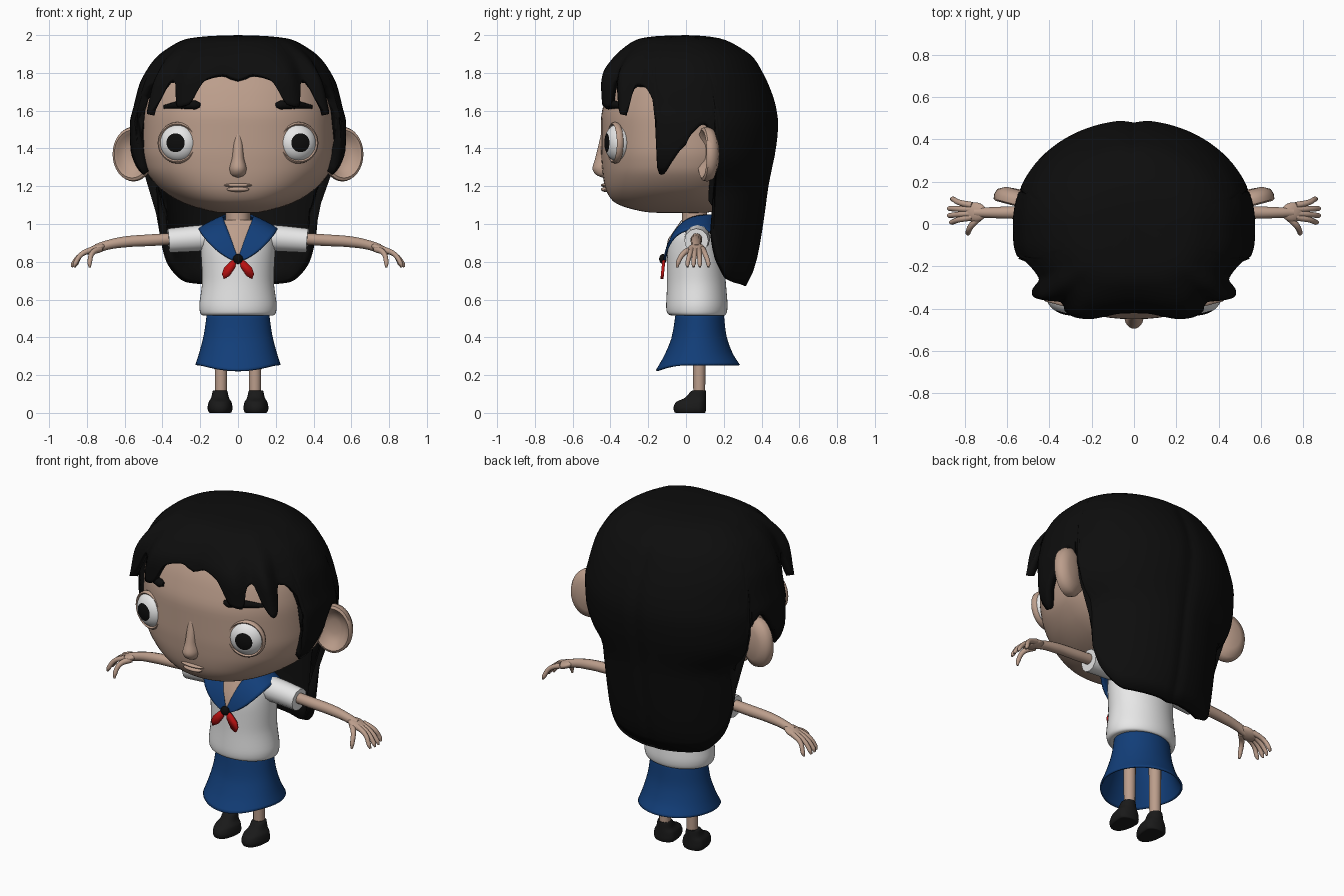
import bpy, bmesh
from math import sin, cos, pi, radians, degrees
from mathutils import Matrix, Vector

cube = bpy.data.objects.get("Cube")
if cube:
    bpy.data.objects.remove(cube, do_unlink=True)


def material(name, r, g, b):
    m = bpy.data.materials.new(name)
    m.use_nodes = True
    m.diffuse_color = (r, g, b, 1)
    bsdf = m.node_tree.nodes["Principled BSDF"]
    bsdf.inputs["Base Color"].default_value = (r, g, b, 1)
    bsdf.inputs["Roughness"].default_value = 0.8
    return m


SKIN = material("skin", .5, .34, .26)
HAIR = material("hair black", .004, .004, .004)
WHITE = material("white", .8, .8, .8)
BLUE = material("navy blue", .006, .048, .19)
RED = material("scarf red", .5, .006, .006)
SHOE = material("shoe black", .01, .01, .01)


def smooth_interp(xs, ys, x):
    """Monotone cubic interpolation through a few points."""
    x = min(max(x, xs[0]), xs[-1])
    i = 0
    while i < len(xs) - 2 and x > xs[i + 1]:
        i += 1

    def secant(k):
        return (ys[k + 1] - ys[k]) / (xs[k + 1] - xs[k])

    def slope(k):
        if k == 0 or k == len(xs) - 1:
            return secant(min(k, len(xs) - 2))
        a, b = secant(k - 1), secant(k)
        return 0 if a * b <= 0 else 2 * a * b / (a + b)

    h = xs[i + 1] - xs[i]
    t = (x - xs[i]) / h
    u = 1 - t
    return (ys[i] * (1 + 2 * t) * u * u + ys[i + 1] * (3 - 2 * t) * t * t
            + h * t * u * (slope(i) * u - slope(i + 1) * t))


def finish(name, bm, mats, mirror=False, solid=0, subdivide=0):
    bmesh.ops.remove_doubles(bm, verts=bm.verts, dist=.0001)
    bmesh.ops.recalc_face_normals(bm, faces=bm.faces)
    mesh = bpy.data.meshes.new(name)
    bm.to_mesh(mesh)
    bm.free()
    ob = bpy.data.objects.new(name, mesh)
    bpy.context.collection.objects.link(ob)
    return dress(ob, mats, mirror, solid, subdivide)


def dress(ob, mats, mirror=False, solid=0, subdivide=0):
    for m in mats:
        ob.data.materials.append(m)
    bpy.ops.object.select_all(action='DESELECT')
    ob.select_set(True)
    bpy.context.view_layer.objects.active = ob
    bpy.ops.object.shade_smooth_by_angle(angle=radians(50))
    if mirror:
        ob.modifiers.new("mirror", 'MIRROR')
    if subdivide:
        ob.modifiers.new("subdivide", 'SUBSURF').levels = subdivide
        ob.modifiers["subdivide"].render_levels = subdivide
    if solid:
        ob.modifiers.new("thickness", 'SOLIDIFY').thickness = solid
    return ob


def grid(rows, closed=False):
    """Quads between equally long rows of points."""
    bm = bmesh.new()
    vs = [[bm.verts.new(p) for p in row] for row in rows]
    n = len(rows[0])
    for a, b in zip(vs, vs[1:]):
        for i in range(n if closed else n - 1):
            j = (i + 1) % n
            bm.faces.new((a[i], a[j], b[j], b[i]))
    return bm


def outline(phi, a, front, back, n, cx=0, cy=0):
    """Point on a rounded section; phi runs from the front round the side."""
    s, c = sin(phi), cos(phi)
    e = 2 / n if c > 0 else 1
    x = a * abs(s) ** e * (1 if s > 0 else -1)
    return cx + x, cy + ((front if c > 0 else back) - cy) * abs(c) ** e


def body(name, table, mat, n=2, cx=0, cy=0, cols=48, steps=5, warp=None, **kw):
    """Stack of sections given as (height, half width, front, back)."""
    keys = list(range(len(table)))
    columns = list(zip(*table))
    rows = []
    for k in range(steps * (len(table) - 1) + 1):
        z, a, f, b = (smooth_interp(keys, col, k / steps) for col in columns)
        row = [(*outline(2 * pi * i / cols, a, f, b, n, cx, cy), z) for i in range(cols)]
        rows.append([warp(p) for p in row] if warp else row)
    return finish(name, grid(rows, True), [mat], **kw)


def tube(name, points, mat, mirror=True):
    """Round tube through points (x, y, z, radius)."""
    cu = bpy.data.curves.new(name, 'CURVE')
    cu.dimensions = '3D'
    cu.bevel_depth, cu.bevel_resolution, cu.use_fill_caps = 1, 4, True
    sp = cu.splines.new('BEZIER')
    sp.bezier_points.add(len(points) - 1)
    for bp, (x, y, z, r) in zip(sp.bezier_points, points):
        bp.co, bp.radius = (x, y, z), r
        bp.handle_left_type = bp.handle_right_type = 'AUTO'
    ob = bpy.data.objects.new(name, cu)
    bpy.context.collection.objects.link(ob)
    bpy.ops.object.select_all(action='DESELECT')
    ob.select_set(True)
    bpy.context.view_layer.objects.active = ob
    bpy.ops.object.convert(target='MESH')
    return dress(bpy.context.object, [mat], mirror)


def ball(name, centre, size, mats, turn=0, tilt=0, mirror=False, cap=None):
    """Ellipsoid with its pole to the front; faces past cap take the second material."""
    bm = bmesh.new()
    bmesh.ops.create_uvsphere(bm, u_segments=32, v_segments=24, radius=1)
    for f in bm.faces:
        if cap and f.calc_center_median().z > cap:
            f.material_index = 1
    bm.transform(Matrix.Translation(centre) @ Matrix.Rotation(radians(turn), 4, 'Z')
                 @ Matrix.Rotation(radians(tilt), 4, 'Y') @ Matrix.Diagonal((*size, 1))
                 @ Matrix.Rotation(pi / 2, 4, 'X'))
    return finish(name, bm, mats, mirror)


def lathe(name, profile, centre, size, mat, turn):
    """Profile (radius, depth) spun about the front axis, mirrored."""
    place = Matrix.Translation(centre) @ Matrix.Rotation(radians(turn), 4, 'Z')
    ang = [2 * pi * i / 32 for i in range(32)]
    rows = [[place @ Vector((size[0] * r * cos(t), d, size[1] * r * sin(t))) for t in ang]
            for r, d in profile]
    return finish(name, grid(rows, True), [mat], True)


# Head and face
body("head", [(1.057, 0, 0, 0), (1.06, .1, -.17, .1), (1.08, .2, -.29, .2), (1.12, .31, -.385, .28),
              (1.2, .425, -.43, .36), (1.3, .495, -.445, .4), (1.4, .513, -.45, .43),
              (1.55, .51, -.45, .44), (1.68, .49, -.42, .42), (1.8, .43, -.36, .38),
              (1.9, .3, -.25, .25), (1.95, 0, 0, 0)], SKIN, n=2.3, cols=72)
body("nose", [(1.245, 0, -.44, -.44), (1.26, .035, -.475, -.4), (1.295, .045, -.495, -.4),
              (1.35, .032, -.48, -.4), (1.42, .025, -.463, -.4), (1.52, 0, -.44, -.44)],
     SKIN, cy=-.44, cols=24)
for part, z, half, high in (("upper_lip", 1.205, .075, .011), ("lower_lip", 1.183, .06, .013)):
    ball(part, (0, -.425, z), (half, .025, high), [SKIN])
ball("eye", (.315, -.36, 1.43), (.1, .07, .1), [WHITE, HAIR], 15, mirror=True, cap=cos(pi / 6))
lathe("eyelid", [(1 + .1 * cos(t), -.015 + .018 * sin(t)) for t in (pi * k / 4 for k in range(9))],
      (.315, -.36, 1.43), (.1, .1), SKIN, 15)
tube("eyebrow", [(.2, -.415, 1.63, .012), (.225, -.412, 1.63, .023), (.3, -.38, 1.632, .022),
                 (.39, -.315, 1.62, .01)], HAIR)
lathe("ear", [(0, .04), (.6, .035), (.92, .015), (1, -.012), (.97, -.035), (.87, -.042),
              (.75, -.03), (.6, -.008), (.3, .005), (0, .005)], (.55, .125, 1.37), (.112, .145), SKIN, 15)

# Hair: one shell whose lower edge makes the fringe, side locks and long back
SHAPE = [(.67, .41, -.44, .32), (.78, .43, -.44, .37), (1.02, .45, -.44, .415), (1.2, .465, -.44, .44),
         (1.3, .54, -.44, .46), (1.4, .57, -.44, .48), (1.53, .573, -.44, .492), (1.62, .553, -.445, .48),
         (1.74, .522, -.45, .44), (1.8, .492, -.44, .41), (1.88, .435, -.39, .36),
         (1.95, .34, -.31, .26), (1.98, .27, -.25, .19), (1.995, .15, -.15, .1), (2, 0, 0, 0)]
EDGE = [(0, 1.76), (4, 1.79), (12, 1.765), (20, 1.63), (27, 1.62), (33, 1.74), (38, 1.76), (43, 1.64),
        (48, 1.58), (53, 1.6), (60, 1.74), (66, 1.73), (74, 1.65), (77, 1.27), (80, 1.26), (86, 1.34),
        (93, 1.47), (102, 1.53), (108, 1.45), (111, .95), (121, .78), (140, .69), (180, .67)]
BULGE = [(0, -.03), (22, .02), (37, -.015), (48, .02), (62, -.025), (85, 0), (172, 0), (180, -.012)]
SHAPE_COLS, EDGE_COLS, BULGE_COLS = (list(zip(*t)) for t in (SHAPE, EDGE, BULGE))
STEPS, COLS = 36, 240
strands = []
for i in range(COLS):
    phi = 2 * pi * i / COLS - pi
    low = smooth_interp(*EDGE_COLS, abs(degrees(phi)))
    puff = smooth_interp(*BULGE_COLS, abs(degrees(phi)))
    strand = []
    for k in range(STEPS + 1):
        t = k / STEPS
        z = 2 - (2 - low) * t * t
        a, f, b = (smooth_interp(SHAPE_COLS[0], col, z) for col in SHAPE_COLS[1:])
        x, y = outline(phi, a, f, b, 2.8)
        grow = 1 + 2 * puff * min(1, (2 - z) / .2)
        strand.append((x * grow, y * grow, z))
    strands.append(strand)
finish("hair", grid(list(zip(*strands)), True), [HAIR], solid=.045)

# Torso, neck and sleeves
tube("neck", [(0, .045, .9, .075), (0, .045, 1, .066), (0, .045, 1.12, .066)], SKIN, False)
body("shirt", [(.515, 0, .06, .06), (.515, .18, -.07, .2), (.53, .2, -.1, .215), (.57, .205, -.105, .22),
               (.7, .19, -.1, .21), (.82, .195, -.1, .2), (.92, .2, -.085, .185),
               (.97, .17, -.04, .16), (1, .1, 0, .12), (1, 0, .06, .06)], WHITE, cy=.06)
tube("sleeve", [(.12, .06, .93, .07), (.24, .06, .922, .068), (.367, .055, .912, .064)], WHITE)

# Sailor collar, open neck and scarf
inner = [(0, -.117, .815), (.035, -.095, .92), (.075, -.025, 1.02), (.085, .06, 1.05),
         (.06, .13, 1.05), (0, .15, 1.05)]
outer = [(.02, -.12, .8), (.12, -.115, .86), (.205, -.06, .96), (.215, .06, .99),
         (.2, .17, .95), (0, .21, .9)]
middle = [tuple((Vector(p) + Vector(q)) / 2 + Vector((0, 0, .008))) for p, q in zip(inner, outer)]
finish("collar", grid([inner, middle, outer]), [BLUE], True, .012, 2)
opening = [(x, y + .006, z) for x, y, z in inner[:3]]
finish("open_neck", grid([opening, [(0, y - .006, z) for x, y, z in opening]]), [SKIN], True)
ball("scarf_knot", (0, -.122, .815), (.026, .02, .026), [HAIR])
bm = bmesh.new()
tail = [(.005, .82), (.04, .8), (.075, .765), (.085, .735), (.075, .708), (.045, .725), (.015, .77)]
bm.faces.new([bm.verts.new((x, -.108 - .1 * (.82 - z), z)) for x, z in tail])
finish("scarf_tail", bm, [RED], True, .016)

# Skirt with a hem that dips at the front
body("skirt", [(.525, .165, -.055, .2), (.42, .18, -.072, .212), (.32, .205, -.115, .245),
               (.255, .226, -.16, .285)], BLUE, cy=.06, solid=.01,
     warp=lambda p: (p[0], p[1], p[2] - (.03 * max(0, -p[1] / .16) ** 2 if p[2] < .4 else 0)))

# Arms and hands
tube("arm", [(.3, .055, .925, .03), (.45, .055, .915, .031), (.6, .054, .905, .029),
             (.69, .054, .889, .025), (.75, .055, .87, .024)], SKIN)
ball("palm", (.752, .056, .868), (.058, .046, .022), [SKIN], tilt=22, mirror=True)
for finger, base, tip, reach in (("little", .088, .118, .865), ("ring", .069, .073, .88),
                                 ("middle", .05, .04, .88), ("index", .032, .008, .87)):
    tube(finger + "_finger", [(.765, base, .868, .016), (.83, (base + tip) / 2, .838, .013),
                              (reach - .008, tip, .79, .012), (reach, tip, .772, .006)], SKIN)
tube("thumb", [(.73, .035, .868, .018), (.772, -.012, .845, .014), (.785, -.042, .795, .012),
               (.785, -.047, .77, .006)], SKIN)

# Legs and shoes
tube("leg", [(.09, .07, .5, .036), (.09, .07, .3, .034), (.09, .07, .08, .031)], SKIN)
body("shoe", [(0, 0, .065, .065), (0, .055, -.055, .1), (.025, .066, -.066, .106), (.055, .061, -.055, .106),
              (.08, .047, -.005, .106), (.118, .036, .034, .105), (.12, 0, .065, .065)],
     SHOE, n=2.3, cx=.095, cy=.065, cols=32, mirror=True)
